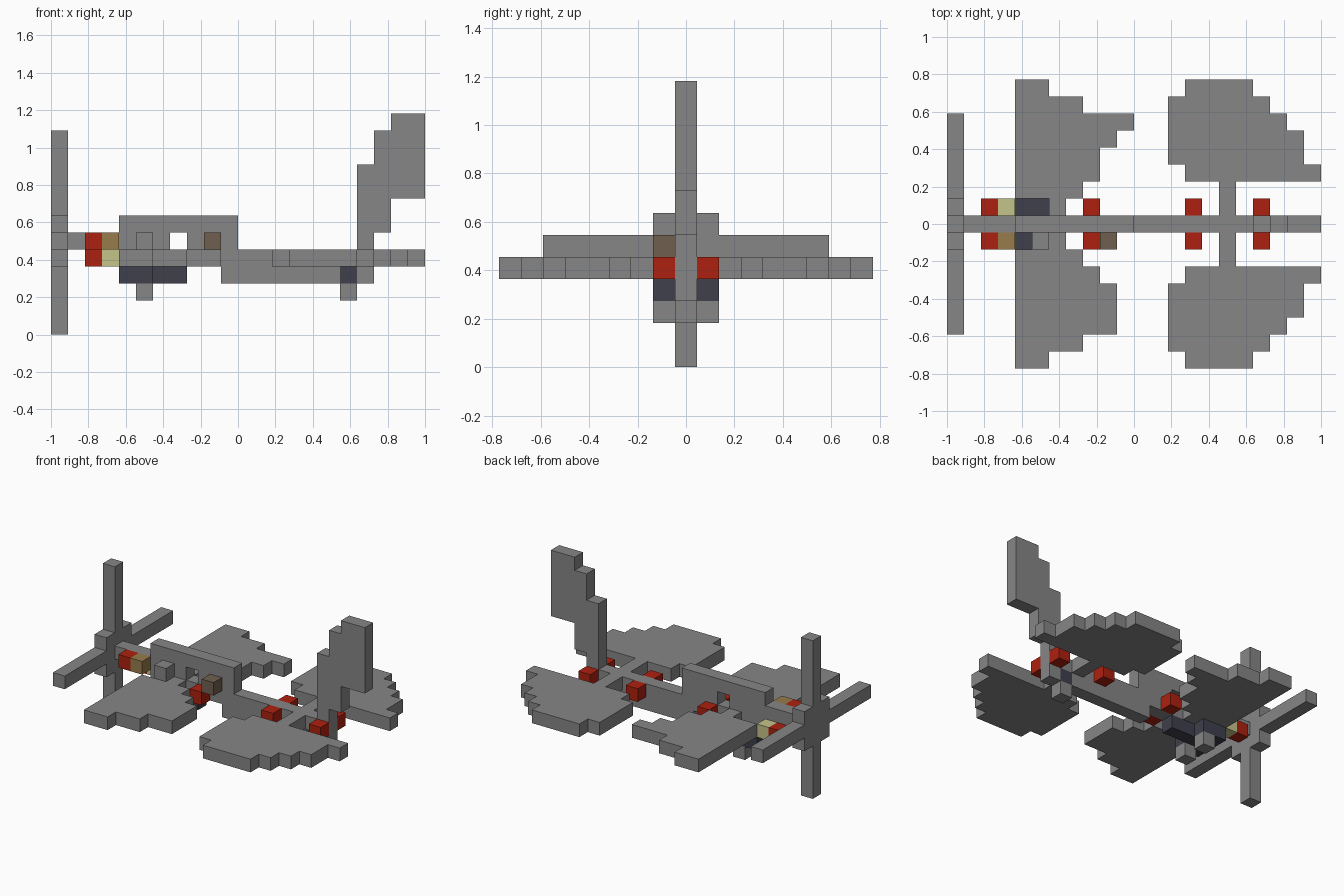
import bpy
import bmesh

if "Cube" in bpy.data.objects:
    bpy.data.objects.remove(bpy.data.objects["Cube"], do_unlink=True)

U = 2 / 22  # edge length of one block


def material(name, rgb):
    m = bpy.data.materials.new(name)
    m.use_nodes = True
    m.diffuse_color = (*rgb, 1)
    bsdf = next(n for n in m.node_tree.nodes if n.type == 'BSDF_PRINCIPLED')
    bsdf.inputs["Base Color"].default_value = (*rgb, 1)
    return m


grey = material("grey", (0.24, 0.24, 0.24))
red = material("red", (0.42, 0.015, 0.005))
navy = material("dark_navy", (0.05, 0.05, 0.075))
yellow = material("pale_yellow", (0.56, 0.55, 0.25))
tan = material("tan", (0.31, 0.2, 0.075))
brown = material("brown", (0.16, 0.115, 0.08))


def place(i, j, k):
    """Grid corner to world: i from the nose, j from the centre line, k from the ground."""
    return (i * U - 1, j * U, k * U)


def finish(name, bm, mat):
    bmesh.ops.recalc_face_normals(bm, faces=bm.faces)
    mesh = bpy.data.meshes.new(name)
    bm.to_mesh(mesh)
    bm.free()
    mesh.materials.append(mat)
    bpy.context.collection.objects.link(bpy.data.objects.new(name, mesh))


def plate(name, steps, to_grid, mat=grey):
    """Stepped outline from (start, end, low, high) strips, extruded one block thick."""
    near, far = [], []
    for a, b, lo, hi in steps:
        near += [(a, lo), (b, lo)]
        far += [(a, hi), (b, hi)]
    outline = []
    for p in near + far[::-1]:
        if not outline or p != outline[-1]:
            outline.append(p)
    bm = bmesh.new()
    rings = [[bm.verts.new(place(*to_grid(s, r, t))) for s, r in outline] for t in (0, 1)]
    bm.faces.new(rings[0])
    bm.faces.new(rings[1])
    n = len(outline)
    for v in range(n):
        w = (v + 1) % n
        bm.faces.new((rings[0][v], rings[0][w], rings[1][w], rings[1][v]))
    finish(name, bm, mat)


def box(name, i, j, k, mat=grey):
    """Box over inclusive block ranges; a single number means one block."""
    (i0, i1), (j0, j1), (k0, k1) = [r if isinstance(r, tuple) else (r, r) for r in (i, j, k)]
    lo = place(i0, j0 - 0.5, k0)
    hi = place(i1 + 1, j1 + 0.5, k1 + 1)
    bm = bmesh.new()
    bmesh.ops.create_cube(bm, size=1)
    for v in bm.verts:
        v.co = [(a + b) / 2 + c * (b - a) for a, b, c in zip(lo, hi, v.co)]
    finish(name, bm, mat)


# Propeller: upright blade, stepped hub and cross blade in one plate
plate("propeller",
      [(-6.5, -1.5, 5, 6), (-1.5, -.5, 4, 7), (-.5, .5, 0, 12),
       (.5, 1.5, 4, 7), (1.5, 6.5, 5, 6)],
      lambda s, r, t: (t, s, r))

# Fuselage
box("nose_beam", (1, 3), 0, 5)
box("cabin_roof", (4, 10), 0, 6)
box("cabin_front", (4, 6), 0, 5)
box("cabin_rear", (8, 10), 0, 5)
box("fuselage_floor", (4, 18), 0, 4)
box("tail_boom", (10, 16), 0, 3)
box("tail_end", 18, 0, 3)

# Upright tail fin
plate("tail_fin", [(18, 19, 5, 10), (19, 20, 6, 12), (20, 22, 8, 13)],
      lambda s, r, t: (s, t - 0.5, r))

# Wings share the inner and tip strips; their trailing edges differ
inner = [(.5, 1.5, 6, 7), (1.5, 2.5, 4, 8)]
tip = [(6.5, 7.5, 4, 8), (7.5, 8.5, 4, 6)]
middle = {
    "left": [(2.5, 4.5, 4, 9), (4.5, 5.5, 4, 10), (5.5, 6.5, 4, 11)],
    "right": [(2.5, 3.5, 4, 9), (3.5, 6.5, 4, 10)],
}
tailplane = [(.5, 2.5, 16, 17), (2.5, 3.5, 14, 22), (3.5, 5.5, 13, 21),
             (5.5, 6.5, 13, 20), (6.5, 7.5, 13, 19), (7.5, 8.5, 14, 18)]

for side, word in ((1, "left"), (-1, "right")):
    def flat(s, r, t, side=side):
        return (r, s * side, 4 + t)

    plate("wing_" + word, inner + middle[word] + tip, flat)
    plate("tailplane_" + word, tailplane, flat)

    # Red joints beside the fuselage
    for i, spot in ((8, "cabin"), (14, "boom"), (18, "tail")):
        box(f"{spot}_joint_{word}", i, side, 4, red)

    # Nose joint sits lower on the left
    box("nose_joint_" + word, 2, side, 4 if side > 0 else 5, red)

    # Undercarriage
    box("wheel_mount_" + word, (4, 5), side, 3, navy)
    box("wheel_" + word, 5, side, 2)

box("belly_block", (4, 7), 0, 3, navy)
box("tail_wheel_mount", 17, 0, 3, navy)
box("tail_wheel", 17, 0, 2)

# Small side blocks
box("nose_block_left", 3, 1, 4, yellow)
box("nose_block_right", 3, -1, 5, tan)
box("cabin_block_front", 5, -1, 5)
box("cabin_block_rear", 9, -1, 5, brown)
